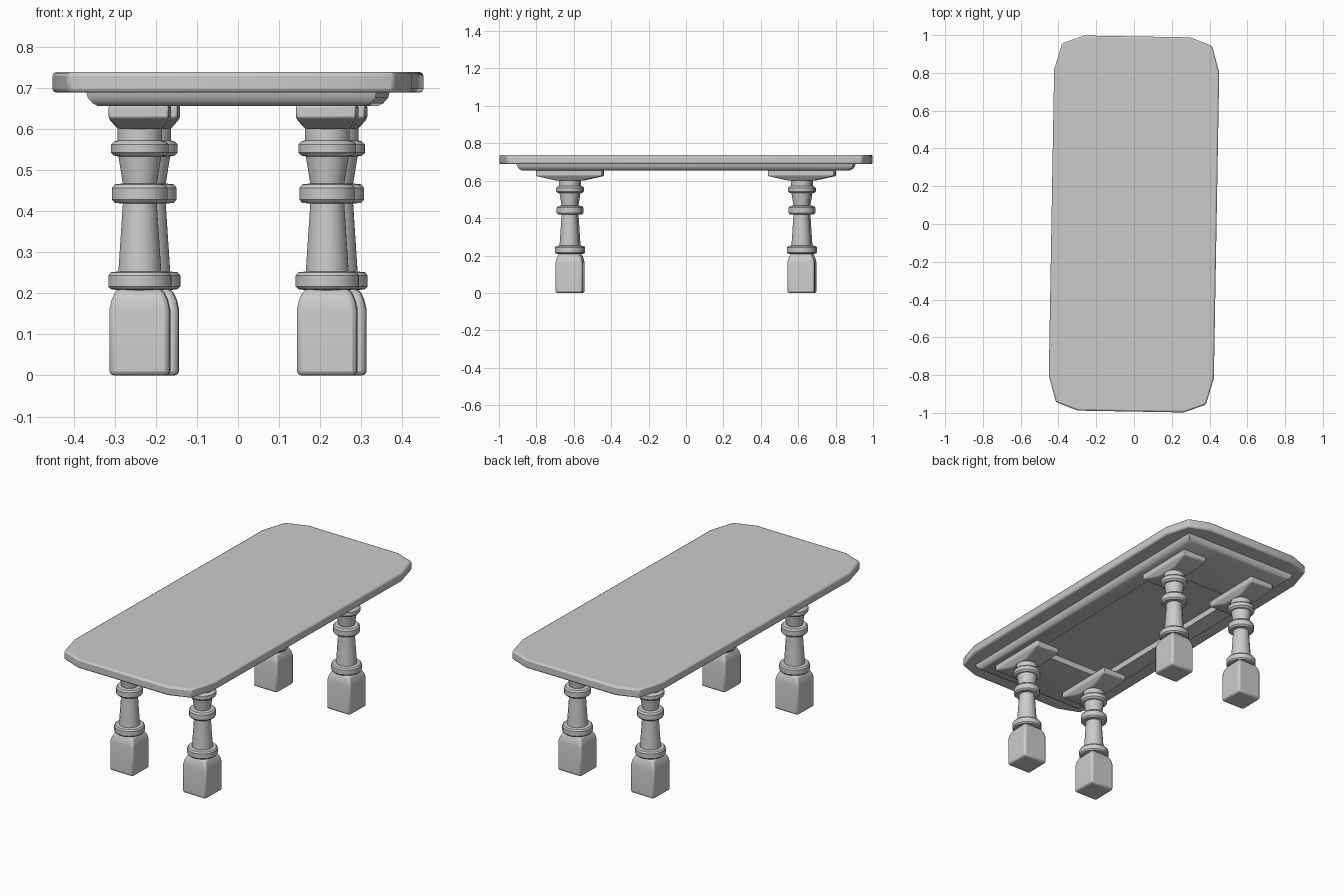
import bpy, bmesh, math
from mathutils import Matrix

if "Cube" in bpy.data.objects:
    bpy.data.objects.remove(bpy.data.objects["Cube"])

TWIST = Matrix.Rotation(-0.0175, 4, 'Z')   # whole table sits slightly turned


def finish(name, bm, bevel=0.0, segments=2):
    bmesh.ops.recalc_face_normals(bm, faces=bm.faces)
    bm.transform(TWIST)
    mesh = bpy.data.meshes.new(name)
    bm.to_mesh(mesh)
    bm.free()
    ob = bpy.data.objects.new(name, mesh)
    bpy.context.collection.objects.link(ob)
    if bevel:
        mod = ob.modifiers.new("Bevel", 'BEVEL')
        mod.width = bevel
        mod.segments = segments
        mod.limit_method = 'ANGLE'
        mod.angle_limit = math.radians(25)
    bpy.ops.object.select_all(action='DESELECT')
    ob.select_set(True)
    bpy.context.view_layer.objects.active = ob
    bpy.ops.object.shade_smooth_by_angle(angle=math.radians(32))
    return ob


def loft(bm, loops, capped=True):
    """Skin a stack of equal-length point loops."""
    rows = [[bm.verts.new(p) for p in loop] for loop in loops]
    n = len(rows[0])
    for a, b in zip(rows, rows[1:]):
        for i in range(n):
            j = (i + 1) % n
            bm.faces.new((a[i], a[j], b[j], b[i]))
    if capped:
        bm.faces.new(rows[0])
        bm.faces.new(rows[-1])
    return rows


def rect(hx, hy, z, cx=0, cy=0):
    return [(cx + sx * hx, cy + sy * hy, z)
            for sx, sy in ((-1, -1), (1, -1), (1, 1), (-1, 1))]


def circle(r, z, cx, cy, n=16):
    return [(cx + r * math.cos(math.tau * (i + .5) / n),
             cy + r * math.sin(math.tau * (i + .5) / n), z) for i in range(n)]


# Table top with clipped corners
corner = [(0.437, 0.81), (0.397, 0.95), (0.28, 0.993)]
outline = (corner + [(-x, y) for x, y in reversed(corner)]
           + [(-x, -y) for x, y in corner]
           + [(x, -y) for x, y in reversed(corner)])
bm = bmesh.new()
loft(bm, [[(x, y, z) for x, y in outline] for z in (0.688, 0.738)])
finish("table_top", bm, 0.009)

# Apron frame under the top, open in the middle
bm = bmesh.new()
rows = loft(bm, [rect(0.353, 0.90, 0.69), rect(0.350, 0.897, 0.676),
                 rect(0.338, 0.885, 0.662), rect(0.325, 0.872, 0.655),
                 rect(0.235, 0.55, 0.655), rect(0.235, 0.55, 0.69)], capped=False)
for i in range(4):
    j = (i + 1) % 4
    bm.faces.new((rows[0][i], rows[0][j], rows[-1][j], rows[-1][i]))
finish("apron_frame", bm)

# Turned leg profile: (radius, height)
profile = [(0.053, 0.19), (0.055, 0.208), (0.072, 0.210), (0.078, 0.217),
           (0.078, 0.243), (0.072, 0.251), (0.053, 0.253), (0.042, 0.418),
           (0.062, 0.420), (0.069, 0.428), (0.069, 0.456), (0.062, 0.465),
           (0.042, 0.467), (0.053, 0.533), (0.064, 0.535), (0.071, 0.542),
           (0.071, 0.562), (0.064, 0.569), (0.055, 0.572), (0.055, 0.605)]

for sx, side in ((-1, "left"), (1, "right")):
    for sy, end in ((-1, "front"), (1, "back")):
        cx, cy = sx * 0.228, sy * 0.62
        tag = f"{end}_{side}"

        # Square foot block
        bm = bmesh.new()
        loft(bm, [rect(h, h, z, cx, cy) for h, z in
                  ((0.073, 0.0), (0.073, 0.16), (0.068, 0.183), (0.056, 0.21))])
        finish(tag + "_foot", bm, 0.011)

        # Turned shaft with rings
        bm = bmesh.new()
        loft(bm, [circle(r, z, cx, cy) for r, z in profile])
        finish(tag + "_shaft", bm)

        # Long bracket joining leg and apron
        bm = bmesh.new()
        loft(bm, [rect(0.053, 0.065, 0.600, cx, cy),
                  rect(0.073, 0.176, 0.625, cx, cy),
                  rect(0.073, 0.176, 0.657, cx, cy)])
        finish(tag + "_bracket", bm, 0.005)
